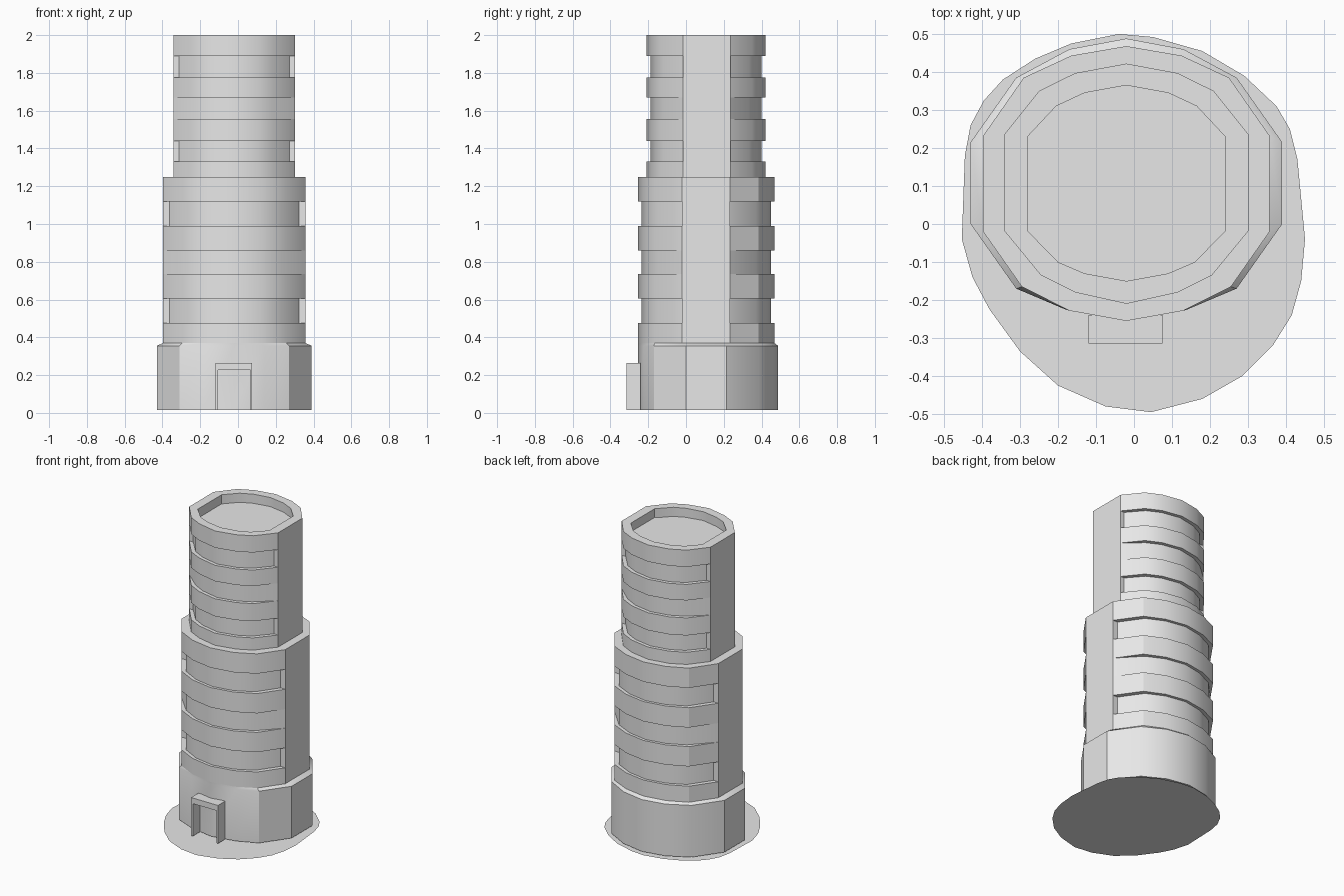
import bpy, bmesh, math

if "Cube" in bpy.data.objects:
    bpy.data.objects.remove(bpy.data.objects["Cube"])

CX = -0.02   # tower axis in x
CY = 0.107   # tower axis in y

stone = bpy.data.materials.new("light grey stone")
stone.diffuse_color = (0.8, 0.8, 0.8, 1)
stone.use_nodes = True
stone.node_tree.nodes["Principled BSDF"].inputs["Base Color"].default_value = stone.diffuse_color


def finish(bm, name, smooth=True):
    bmesh.ops.remove_doubles(bm, verts=bm.verts, dist=0.0005)
    bmesh.ops.recalc_face_normals(bm, faces=bm.faces)
    me = bpy.data.meshes.new(name)
    bm.to_mesh(me)
    bm.free()
    me.materials.append(stone)
    ob = bpy.data.objects.new(name, me)
    bpy.context.collection.objects.link(ob)
    if smooth:
        bpy.ops.object.select_all(action='DESELECT')
        ob.select_set(True)
        bpy.context.view_layer.objects.active = ob
        bpy.ops.object.shade_smooth_by_angle(angle=math.radians(30))
    return ob


def outline(half, kx=1.0, ky=1.0, notch=True):
    """Mirror a half outline; side corners are doubled so grooves stop at the flat panel."""
    pts = []
    for i, (x, y) in enumerate(half):
        inner = (x * kx, CY + (y - CY) * ky)
        if i == 3:
            pts += [(x * kx if notch else x, y), (x, y)]
        elif i == 4:
            pts += [(x, y), (x * kx if notch else x, y)]
        else:
            pts.append(inner)
    pts += [(-x, y) for x, y in pts[-2:0:-1]]
    return [(CX + x, y) for x, y in pts]


def loft(name, rings, cap_bottom=False):
    bm = bmesh.new()
    loops = [[bm.verts.new((x, y, z)) for x, y in pts] for z, pts in rings]
    for a, b in zip(loops, loops[1:]):
        n = len(a)
        for i in range(n):
            j = (i + 1) % n
            bm.faces.new((a[i], a[j], b[j], b[i]))
    bm.faces.new(loops[-1])
    if cap_bottom:
        bm.faces.new(loops[0][::-1])
    return finish(bm, name)


def banded(half, levels, ky):
    """Rings for a tier alternating between full bands and shallow grooves."""
    full = outline(half)
    rings = []
    for i in range(len(levels) - 1):
        pts = full if i % 2 == 0 else outline(half, 0.91, ky, notch=(i != 3))
        rings += [(levels[i], pts), (levels[i + 1], pts)]
    return rings


# Half outlines, front centre to back centre (x measured from the tower axis)
base = [(0, -.255), (.16, -.225), (.29, -.17), (.41, 0), (.41, .215),
        (.29, .385), (.15, .46), (0, .488)]
middle = [(0, -.255), (.15, -.228), (.275, -.165), (.377, -.02), (.377, .232),
          (.27, .385), (.145, .443), (0, .468)]
upper = [(0, -.21), (.135, -.18), (.225, -.135), (.322, -.017), (.322, .235),
         (.23, .35), (.135, .397), (0, .422)]
rim = [(0, -.15), (.11, -.13), (.18, -.1), (.26, -.018), (.26, .23),
       (.185, .31), (.11, .345), (0, .365)]

# Tower base with a small sloped shoulder
loft("tower_base", [(0.015, outline(base)), (0.355, outline(base)),
                    (0.37, outline(middle))], cap_bottom=True)

# Middle tier with three grooves
loft("middle_tier", banded(middle, [.37, .475, .605, .735, .86, .99, 1.12, 1.25], .95))

# Upper tier with three grooves and a sunken roof
loft("upper_tier", banded(upper, [1.25, 1.33, 1.44, 1.555, 1.67, 1.775, 1.89, 2.0], .93)
     + [(2.0, outline(rim)), (1.94, outline(rim))])


def plate(name, pts, z):
    bm = bmesh.new()
    bm.faces.new([bm.verts.new((x, y, z)) for x, y in pts])
    return finish(bm, name, smooth=False)


# Roof floor patch
plate("roof_floor", [(.24, -.015), (.24, .225), (.15, .26), (-.02, .30), (-.165, .26),
                     (-.225, .21), (-.24, -.03), (-.2, -.09), (-.13, -.125),
                     (-.02, -.148), (.11, -.12)], 1.943)

# Irregular ground plate
plate("ground_plate", [
    (-.165, .475), (-.26, .435), (-.345, .38), (-.395, .325), (-.43, .26), (-.445, .18),
    (-.453, -.04), (-.425, -.14), (-.38, -.225), (-.3, -.335), (-.2, -.425), (-.075, -.48),
    (.045, -.495), (.18, -.46), (.285, -.4), (.365, -.32), (.415, -.24), (.44, -.15),
    (.45, -.04), (.43, .17), (.41, .25), (.375, .31), (.29, .39), (.18, .455),
    (.05, .492), (-.04, .5)], 0.0)

# Door frame: an upside-down U extruded out of the front wall
bm = bmesh.new()
prof = [(-.12, .015), (-.12, .265), (.075, .265), (.075, .015),
        (.065, .015), (.065, .228), (-.107, .228), (-.107, .015)]
face = bm.faces.new([bm.verts.new((x, -.315, z)) for x, z in prof])
ext = bmesh.ops.extrude_face_region(bm, geom=[face], use_keep_orig=True)
bmesh.ops.translate(bm, vec=(0, .075, 0),
                    verts=[v for v in ext["geom"] if isinstance(v, bmesh.types.BMVert)])
finish(bm, "door_frame", smooth=False)
